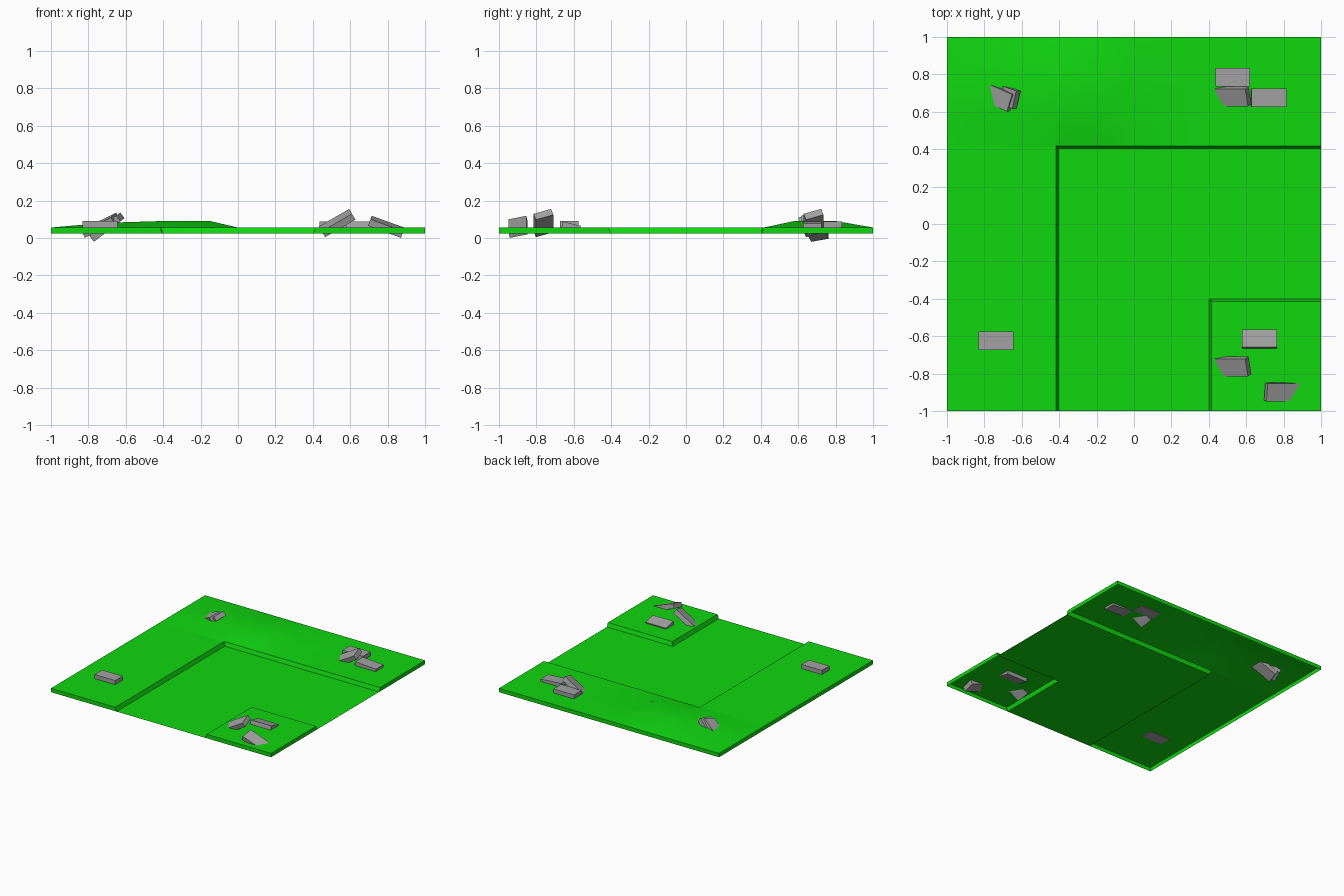
import bpy
import bmesh
from math import radians

if "Cube" in bpy.data.objects:
    bpy.data.objects.remove(bpy.data.objects["Cube"])


def make_material(name, color):
    mat = bpy.data.materials.new(name)
    mat.use_nodes = True
    mat.diffuse_color = color
    mat.node_tree.nodes["Principled BSDF"].inputs["Base Color"].default_value = color
    return mat


GRASS = make_material("grass green", (0.005, 0.68, 0.005, 1))
STONE = make_material("stone grey", (0.36, 0.36, 0.36, 1))

BED = 0.024      # channel floor and skirt foot
RISE = 0.032     # bank height above the floor
SLOPE = 0.012    # width of the bank wall


def add_object(name, bm, mat):
    mesh = bpy.data.meshes.new(name)
    bm.to_mesh(mesh)
    bm.free()
    mesh.materials.append(mat)
    obj = bpy.data.objects.new(name, mesh)
    bpy.context.collection.objects.link(obj)
    return obj


def interpolate(v, points):
    for (a, fa), (b, fb) in zip(points, points[1:]):
        if a <= v <= b:
            return fa + (fb - fa) * (v - a) / (b - a)
    return 0.0


# Low hill along the back bank
HILL_X = [(-1, 0), (-0.72, 0.025), (-0.4, 0.035), (-0.15, 0.035), (0, 0)]
HILL_Y = [(0.416, 0), (0.58, 1), (0.8, 1), (1, 0)]


def ground_height(x, y):
    bank = max(-x - 0.404, y - 0.404)
    corner = min(x - 0.402, -y - 0.402)
    t = min(max(max(bank, corner) / SLOPE, 0), 1)
    return BED + RISE * t + interpolate(x, HILL_X) * interpolate(y, HILL_Y)


# Ground sheet: L-shaped bank, channel and corner bank in one surface
xs = [-1, -0.72, -0.416, -0.41, -0.404, -0.15, 0, 0.402, 0.408, 0.414, 1]
ys = [-1, -0.414, -0.408, -0.402, 0, 0.404, 0.41, 0.416, 0.58, 0.8, 1]
bm = bmesh.new()
rows = [[bm.verts.new((x, y, ground_height(x, y))) for x in xs] for y in ys]
for low, high in zip(rows, rows[1:]):
    for i in range(len(xs) - 1):
        bm.faces.new((low[i], low[i + 1], high[i + 1], high[i]))

# Skirt around the raised outer edges
rim = [e for e in bm.edges if e.is_boundary
       and max(v.co.z for v in e.verts) > BED + 0.001]
skirt = bmesh.ops.extrude_edge_only(bm, edges=rim)
for v in skirt["geom"]:
    if isinstance(v, bmesh.types.BMVert):
        v.co.z = BED
bmesh.ops.remove_doubles(bm, verts=bm.verts[:], dist=0.0005)
bmesh.ops.recalc_face_normals(bm, faces=bm.faces[:])
bm.normal_update()
if sum(f.normal.z * f.calc_area() for f in bm.faces) < 0:
    bmesh.ops.reverse_faces(bm, faces=bm.faces[:])
ground = add_object("ground", bm, GRASS)
bpy.ops.object.select_all(action="DESELECT")
ground.select_set(True)
bpy.context.view_layer.objects.active = ground
bpy.ops.object.shade_smooth_by_angle(angle=radians(25))


# Stone slabs
def slab(name, location, rotation=(0, 0, 0)):
    bm = bmesh.new()
    bmesh.ops.create_cube(bm, size=1)
    bmesh.ops.scale(bm, vec=(0.187, 0.098, 0.038), verts=bm.verts[:])
    obj = add_object(name, bm, STONE)
    obj.location = location
    obj.rotation_euler = [radians(a) for a in rotation]


slab("left_slab", (-0.738, -0.625, 0.071))
slab("corner_low_slab", (0.67, -0.615, 0.058), (-13, 0, 0))
slab("corner_raised_slab", (0.53, -0.762, 0.08), (18, -30, 0))
slab("corner_outer_slab", (0.793, -0.898, 0.06), (12, 20, 0))
slab("back_flat_slab", (0.528, 0.785, 0.07))
slab("back_raised_slab", (0.53, 0.682, 0.08), (18, -30, 0))
slab("back_side_slab", (0.72, 0.675, 0.064), (0, 4, 0))
slab("hill_front_slab", (-0.735, 0.683, 0.068), (16, -24, -24))
slab("hill_rear_slab", (-0.70, 0.69, 0.058), (12, -36, -20))
